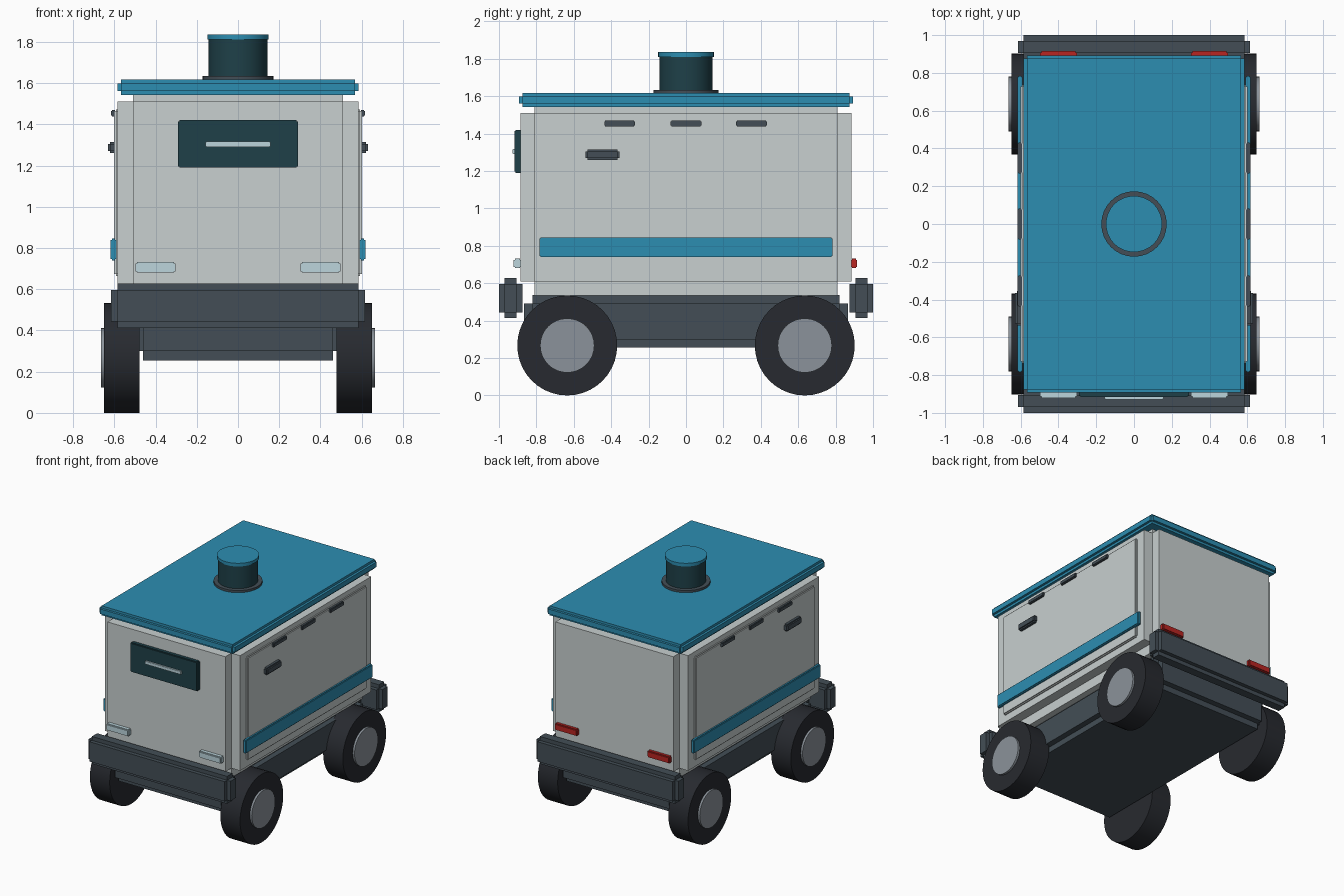
import bpy, bmesh
from math import pi
from mathutils import Matrix, Vector

if "Cube" in bpy.data.objects:
    bpy.data.objects.remove(bpy.data.objects["Cube"])


def material(name, rgb):
    m = bpy.data.materials.new(name)
    m.diffuse_color = (*[c ** 2.2 for c in rgb], 1)
    m.use_nodes = True
    m.node_tree.nodes["Principled BSDF"].inputs["Base Color"].default_value = m.diffuse_color
    return m


SHELL = material("shell", (0.78, 0.81, 0.81))
DARK = material("dark_trim", (0.27, 0.31, 0.34))
BLUE = material("blue", (0.19, 0.55, 0.69))
RUBBER = material("rubber", (0.17, 0.18, 0.20))
METAL = material("metal", (0.54, 0.57, 0.60))
GLASS = material("glass", (0.14, 0.26, 0.29))
PALE = material("pale_light", (0.73, 0.83, 0.86))
RED = material("red_light", (0.72, 0.16, 0.15))


def finish(name, bm, mat):
    mesh = bpy.data.meshes.new(name)
    bm.to_mesh(mesh)
    bm.free()
    mesh.materials.append(mat)
    ob = bpy.data.objects.new(name, mesh)
    bpy.context.collection.objects.link(ob)
    return ob


def stepped_box(name, lo, hi, inset, mat):
    """Box with notched edges: three crossing boxes, each full size along one axis."""
    lo, hi = Vector(lo), Vector(hi)
    centre, size = (lo + hi) / 2, hi - lo
    bm = bmesh.new()
    for axis in range(3):
        dims = [size[i] - (0 if i == axis else 2 * inset) for i in range(3)]
        bmesh.ops.create_cube(bm, size=1, matrix=Matrix.Translation(centre) @ Matrix.Diagonal((*dims, 1)))
    return finish(name, bm, mat)


def cylinder(name, centre, radius, depth, mat, along_x=False, sides=32):
    bm = bmesh.new()
    turn = Matrix.Rotation(pi / 2, 4, 'Y') if along_x else Matrix()
    bmesh.ops.create_cone(bm, cap_ends=True, segments=sides, radius1=radius, radius2=radius,
                          depth=depth, matrix=Matrix.Translation(centre) @ turn)
    ob = finish(name, bm, mat)
    bpy.context.view_layer.objects.active = ob
    ob.select_set(True)
    bpy.ops.object.shade_smooth_by_angle(angle=0.5)
    ob.select_set(False)
    return ob


def side_box(name, s, x0, x1, y0, y1, z0, z1, inset, mat):
    xa, xb = sorted((s * x0, s * x1))
    stepped_box(name, (xa, y0, z0), (xb, y1, z1), inset, mat)


# Main volumes
stepped_box("chassis", (-0.505, -0.865, 0.255), (0.505, 0.865, 0.537), 0.045, DARK)
stepped_box("cargo_body", (-0.585, -0.885, 0.535), (0.585, 0.885, 1.585), 0.075, SHELL)
stepped_box("roof_lid", (-0.585, -0.893, 1.543), (0.585, 0.893, 1.617), 0.018, BLUE)

# Bumpers
for end, s in (("front", -1), ("rear", 1)):
    y0, y1 = sorted((s * 0.875, s * 1.0))
    stepped_box(end + "_bumper", (-0.615, y0, 0.413), (0.615, y1, 0.627), 0.03, DARK)

for side, s in (("right", 1), ("left", -1)):
    # Wheels
    for end, y in (("front", -0.635), ("rear", 0.635)):
        cylinder(f"{end}_{side}_tyre", (s * 0.564, y, 0.267), 0.267, 0.17, RUBBER, True, 40)
        cylinder(f"{end}_{side}_hub", (s * 0.59, y, 0.267), 0.145, 0.15, METAL, True)
    # Side door, stripe, handle and vents
    side_box(side + "_door", s, 0.565, 0.601, -0.735, 0.735, 0.665, 1.472, 0.008, SHELL)
    side_box(side + "_stripe", s, 0.59, 0.618, -0.783, 0.783, 0.74, 0.845, 0.006, BLUE)
    side_box(side + "_handle", s, 0.59, 0.63, -0.537, -0.355, 1.26, 1.315, 0.01, DARK)
    for i, y in enumerate((-0.355, 0, 0.35)):
        side_box(f"{side}_vent_{i + 1}", s, 0.593, 0.617, y - 0.082, y + 0.082, 1.438, 1.47, 0.005, DARK)
    # Lamps
    side_box(side + "_headlight", s, 0.303, 0.498, -0.921, -0.889 + 0.008, 0.68, 0.732, 0.007, PALE)
    side_box(side + "_tail_light", s, 0.303, 0.498, 0.881, 0.915, 0.68, 0.732, 0.007, RED)

# Front display
stepped_box("front_screen", (-0.29, -0.917, 1.19), (0.29, -0.88, 1.42), 0.006, GLASS)
stepped_box("screen_bar", (-0.157, -0.928, 1.29), (0.157, -0.91, 1.317), 0.003, PALE)

# Roof sensor
cylinder("sensor_base", (0, 0, 1.622), 0.173, 0.024, DARK)
cylinder("sensor_drum", (0, 0, 1.72), 0.142, 0.19, GLASS)
cylinder("sensor_cap", (0, 0, 1.823), 0.149, 0.025, BLUE)
